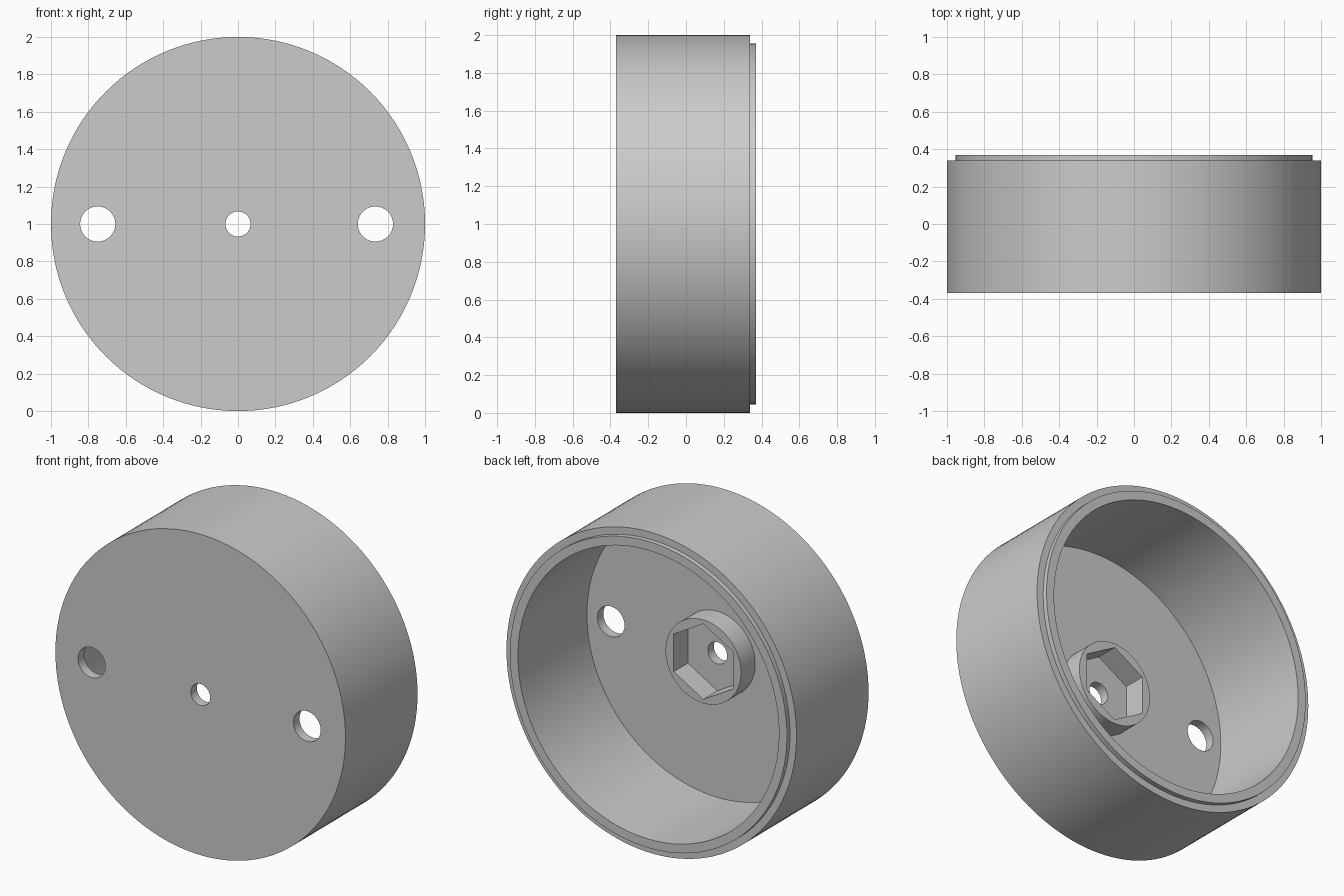
import bpy, bmesh, math
from mathutils import Matrix

if "Cube" in bpy.data.objects:
    bpy.data.objects.remove(bpy.data.objects["Cube"], do_unlink=True)

SEGMENTS = 128
FRONT, FLOOR, BOSS_TOP, SHOULDER, RIM = -0.37, -0.31, -0.17, 0.34, 0.37

grey = bpy.data.materials.new("plain grey")
grey.use_nodes = True
colour = (0.6, 0.6, 0.6, 1)
grey.diffuse_color = colour
grey.node_tree.nodes["Principled BSDF"].inputs["Base Color"].default_value = colour


def make_object(name, bm):
    bmesh.ops.recalc_face_normals(bm, faces=bm.faces)
    mesh = bpy.data.meshes.new(name)
    bm.to_mesh(mesh)
    bm.free()
    mesh.materials.append(grey)
    obj = bpy.data.objects.new(name, mesh)
    obj.location.z = 1
    bpy.context.collection.objects.link(obj)
    return obj


def lathe(name, profile):
    """Turn a (radius, y) profile around the y axis."""
    bm = bmesh.new()
    verts = [bm.verts.new((r, y, 0)) for r, y in profile]
    edges = [bm.edges.new(pair) for pair in zip(verts, verts[1:])]
    bmesh.ops.spin(bm, geom=verts + edges, cent=(0, 0, 0), axis=(0, 1, 0),
                   angle=math.tau, steps=SEGMENTS)
    bmesh.ops.remove_doubles(bm, verts=bm.verts, dist=1e-4)
    bmesh.ops.dissolve_limit(bm, angle_limit=0.01, verts=bm.verts, edges=bm.edges)
    return make_object(name, bm)


def drill(target, x, radius, sides, turn=0):
    """Cut a straight hole along y through the target."""
    bm = bmesh.new()
    place = (Matrix.Translation((x, -0.3, 0)) @ Matrix.Rotation(turn, 4, "Y")
             @ Matrix.Rotation(math.pi / 2, 4, "X"))
    bmesh.ops.create_cone(bm, cap_ends=True, segments=sides, radius1=radius,
                          radius2=radius, depth=0.5, matrix=place)
    cutter = make_object("cutter", bm)
    cutter.hide_render = True
    mod = target.modifiers.new("hole", "BOOLEAN")
    mod.operation, mod.solver, mod.object = "DIFFERENCE", "EXACT", cutter
    bpy.context.view_layer.objects.active = target
    bpy.ops.object.modifier_apply(modifier=mod.name)
    bpy.data.objects.remove(cutter, do_unlink=True)


# Open cup with a stepped rim and three through holes
cup = lathe("cup", [(0, FRONT), (1, FRONT), (1, SHOULDER), (0.955, SHOULDER),
                    (0.955, RIM), (0.9, RIM), (0.9, FLOOR), (0, FLOOR)])
for x, radius in ((-0.75, 0.094), (0, 0.067), (0.735, 0.094)):
    drill(cup, x, radius, 48)

# Round boss on the cup floor with a hexagonal socket, corners up and down
boss = lathe("hex_socket_boss", [(0, FLOOR - 0.02), (0.26, FLOOR - 0.02),
                                 (0.26, BOSS_TOP), (0, BOSS_TOP)])
drill(boss, 0, 0.235, 6)
# Turn the socket so its corners point along z
corner = max((v.co for v in boss.data.vertices if v.co.xz.length < 0.24),
             key=lambda c: c.z)
if abs(corner.x) > 0.05:
    bpy.data.objects.remove(boss, do_unlink=True)
    boss = lathe("hex_socket_boss", [(0, FLOOR - 0.02), (0.26, FLOOR - 0.02),
                                     (0.26, BOSS_TOP), (0, BOSS_TOP)])
    drill(boss, 0, 0.235, 6, math.pi / 6)

# Smooth round walls, sharp corners
bpy.ops.object.select_all(action="DESELECT")
for obj in (cup, boss):
    obj.select_set(True)
bpy.context.view_layer.objects.active = cup
bpy.ops.object.shade_smooth_by_angle(angle=math.radians(30))
